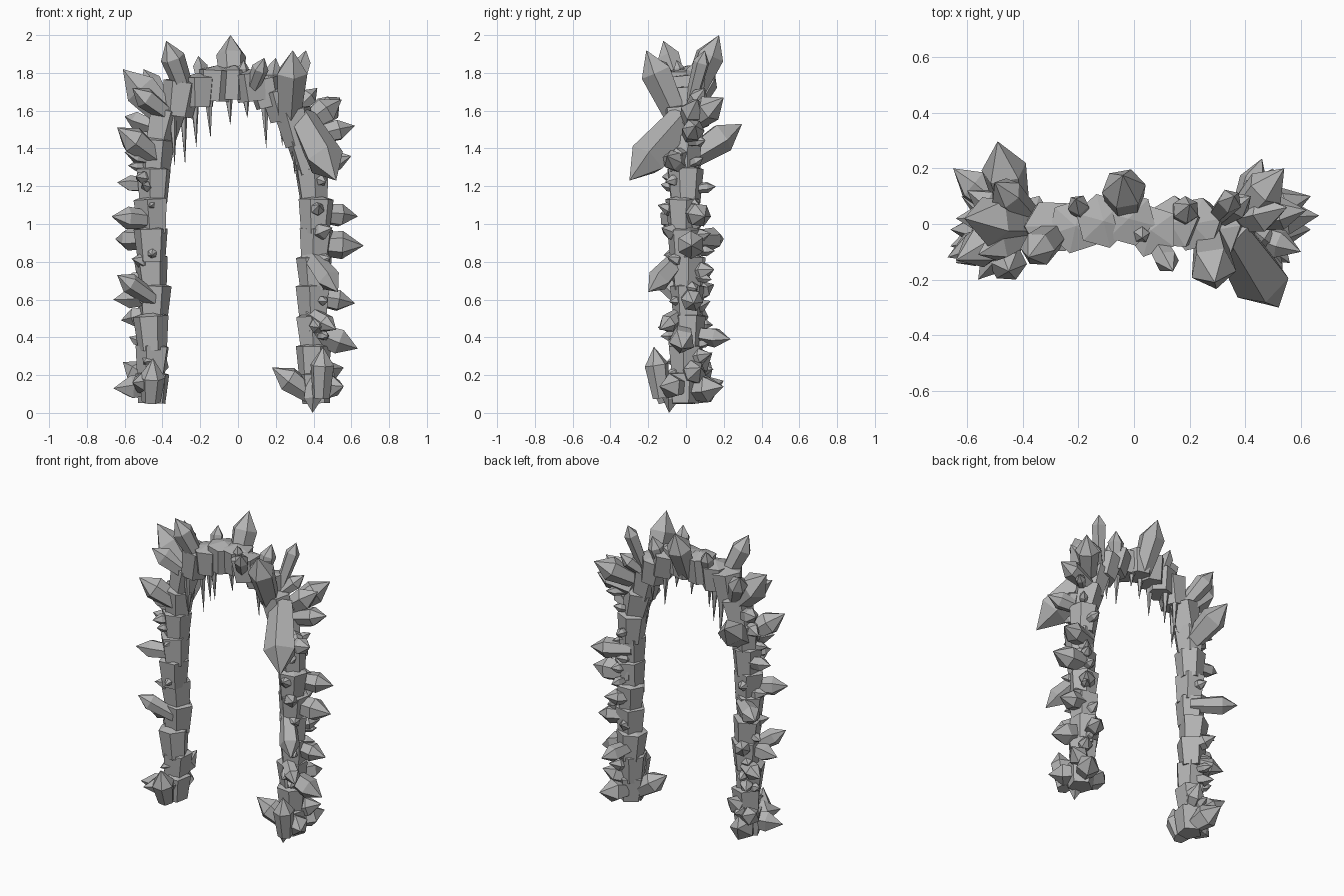
import bpy, bmesh, math, random
from mathutils import Vector

cube = bpy.data.objects.get("Cube")
if cube:
    bpy.data.objects.remove(cube, do_unlink=True)
rng = random.Random(7)

stone = bpy.data.materials.new("grey_crystal")
stone.use_nodes = True
grey = (0.45, 0.45, 0.45, 1)
stone.diffuse_color = grey
stone.node_tree.nodes["Principled BSDF"].inputs["Base Color"].default_value = grey


def gem(name, start, end, radius, sides, profile):
    """Faceted solid along start-end; profile holds (fraction along, radius scale)."""
    start, end = Vector(start), Vector(end)
    axis = end - start
    turn = axis.to_track_quat('Z', 'Y')
    spin = rng.uniform(0, math.tau)
    bm = bmesh.new()
    rings = []
    for along, scale in profile:
        count = sides if scale else 1
        ring = []
        for i in range(count):
            angle = spin + math.tau * i / sides
            offset = Vector((math.cos(angle), math.sin(angle), 0)) * radius * scale
            ring.append(bm.verts.new(start + axis * along + turn @ offset))
        rings.append(ring)
    bm.faces.new(rings[0][::-1])
    for low, high in zip(rings, rings[1:]):
        for i in range(sides):
            j = (i + 1) % sides
            if len(high) == 1:
                bm.faces.new((low[i], low[j], high[0]))
            else:
                bm.faces.new((low[i], low[j], high[j], high[i]))
    mesh = bpy.data.meshes.new(name)
    bm.to_mesh(mesh)
    bm.free()
    mesh.materials.append(stone)
    obj = bpy.data.objects.new(name, mesh)
    bpy.context.collection.objects.link(obj)
    return obj


def block(name, start, end, radius):
    """Short segment, wider at the top, with a low pointed cap."""
    return gem(name, start, end, radius, rng.choice((5, 6)),
               [(0, 0.8), (0.86, 1), (1, 0)])


def spike(name, start, tip, radius):
    """Pointed crystal with a slightly flaring shaft."""
    length = (Vector(tip) - Vector(start)).length
    shoulder = max(0.45, 1 - 1.5 * radius / length)
    return gem(name, start, tip, radius, rng.choice((5, 6)),
               [(0, 0.72), (shoulder, 1), (1, 0)])


# Stacked blocks of the two columns
levels = [.08, .21, .36, .52, .68, .83, .98, 1.14, 1.3]
for name, centre in (("right_column_block", -.45), ("left_column_block", .405)):
    for low, high in zip(levels, levels[1:]):
        x, y = centre + rng.uniform(-.01, .01), rng.uniform(-.02, .01)
        block(name, (x, y, low - .03), (x + rng.uniform(-.015, .015), y, high + .02), .095)

# Upright blocks along the arch: foot x, foot z, top x, top z
arch = [(-.44, 1.28, -.43, 1.47), (-.42, 1.42, -.37, 1.63), (-.32, 1.57, -.29, 1.78),
        (-.21, 1.62, -.21, 1.8), (-.12, 1.65, -.11, 1.84), (-.02, 1.66, -.02, 1.84),
        (.08, 1.65, .06, 1.82), (.17, 1.62, .13, 1.79), (.25, 1.55, .21, 1.73),
        (.33, 1.42, .28, 1.63), (.39, 1.27, .34, 1.48)]
for x, z, top_x, top_z in arch:
    y = rng.uniform(-.03, .02)
    block("arch_block", (x, y, z), (top_x, y, top_z), .1)

# Crystals on the right column: tip x, y, z, rise above the root, radius
right_spikes = [(-.64, .02, 1.22, .02, .045), (-.67, -.12, 1.04, .02, .06),
                (-.65, .2, .92, .0, .062), (-.64, -.14, .73, .14, .055),
                (-.66, -.02, .6, -.02, .055), (-.62, .1, .49, -.04, .055),
                (-.64, -.13, 1.51, .16, .075), (-.6, .12, 1.57, .06, .05),
                (-.49, .297, 1.53, .18, .085), (-.52, .15, .68, .06, .05),
                (-.6, -.08, 1.38, .04, .045)]
for x, y, z, rise, radius in right_spikes:
    spike("right_column_crystal", (-.43, -.02 if y < 0 else .02, z - rise), (x, y, z), radius)

# Crystals on the left column
left_spikes = [(.62, .05, 1.52, .06, .06), (.6, -.1, 1.36, .06, .055),
               (.54, .2, 1.67, .14, .075), (.55, .06, 1.66, .12, .07),
               (.635, .1, 1.04, -.02, .065), (.665, .03, .885, -.01, .075),
               (.53, -.2, .64, -.2, .065), (.62, .04, .58, -.04, .06),
               (.635, -.02, .34, -.1, .07), (.46, .235, .39, -.03, .055),
               (.52, -.14, .44, -.09, .05), (.5, -.13, .98, .04, .045),
               (.5, .15, .76, .02, .05)]
for x, y, z, rise, radius in left_spikes:
    spike("left_column_crystal", (.38, -.02 if y < 0 else .02, z - rise), (x, y, z), radius)
spike("large_front_crystal", (.34, -.02, 1.56), (.52, -.3, 1.23), .105)

# Crystals crowning the arch: root x, root z, then tip x, y, z, radius
crown = [(-.03, 1.68, -.04, .175, 2, .08), (.27, 1.55, .29, -.21, 1.92, .085),
         (.29, 1.62, .36, .1, 1.92, .045), (-.27, 1.68, -.38, -.12, 1.97, .065),
         (-.18, 1.7, -.21, .09, 1.89, .04), (.06, 1.68, .14, -.17, 1.88, .045),
         (.02, 1.7, .03, -.05, 1.87, .03), (.16, 1.66, .2, .07, 1.88, .05),
         (-.36, 1.55, -.61, .02, 1.82, .095), (-.38, 1.6, -.5, .15, 1.82, .06),
         (-.36, 1.57, -.56, -.11, 1.72, .06), (.3, 1.6, .42, .1, 1.72, .05)]
for x, z, tip_x, y, tip_z, radius in crown:
    spike("crown_crystal", (x, y * .2, z), (tip_x, y, tip_z), radius)

# Crystal clusters round the feet: root x, y, z, then tip x, y, z, radius
feet = [(.38, -.02, .1, .18, -.06, .24, .07), (.44, -.13, .08, .45, -.17, .35, .065),
        (.4, -.06, .18, .395, -.09, 0, .05), (.42, .04, .12, .5, .2, .14, .075),
        (.42, .02, .2, .56, .08, .24, .065), (.44, -.03, .14, .56, -.14, .14, .07),
        (-.46, -.1, .06, -.45, -.17, .29, .07), (-.44, -.02, .14, -.66, -.08, .13, .065),
        (-.46, .02, .1, -.52, .2, .17, .08), (-.46, .04, .16, -.61, .13, .27, .06),
        (-.42, -.02, .16, -.56, -.2, .16, .07), (-.44, .02, .22, -.4, .14, .32, .06)]
for x, y, z, tip_x, tip_y, tip_z, radius in feet:
    spike("foot_crystal", (x, y, z), (tip_x, tip_y, tip_z), radius)

# Small crystals scattered over the outer, front and back of the columns
for side, centre in ((-1, -.45), (1, .405)):
    for i in range(20):
        z = .22 + i * .064
        angle = rng.uniform(-1.7, 1.7)
        reach = rng.uniform(.11, .16)
        tip = (centre + side * reach * math.cos(angle), reach * math.sin(angle),
               z + rng.uniform(-.03, .06))
        spike("small_crystal", (centre, 0, z), tip, rng.uniform(.025, .045))

# Icicles under the arch: x, root z, tip z
icicles = [(-.38, 1.55, 1.37), (-.335, 1.58, 1.31), (-.28, 1.62, 1.31), (-.22, 1.65, 1.4),
           (-.145, 1.68, 1.45), (-.04, 1.69, 1.52), (.05, 1.68, 1.56), (.15, 1.66, 1.4),
           (.235, 1.62, 1.41), (.3, 1.5, 1.26), (.32, 1.45, 1.22)]
for x, root, tip in icicles:
    y = rng.uniform(-.05, .05)
    gem("icicle", (x - .01, y, root), (x, y, tip), .024, 5,
        [(0, 1), (.35, .65), (1, 0)])
